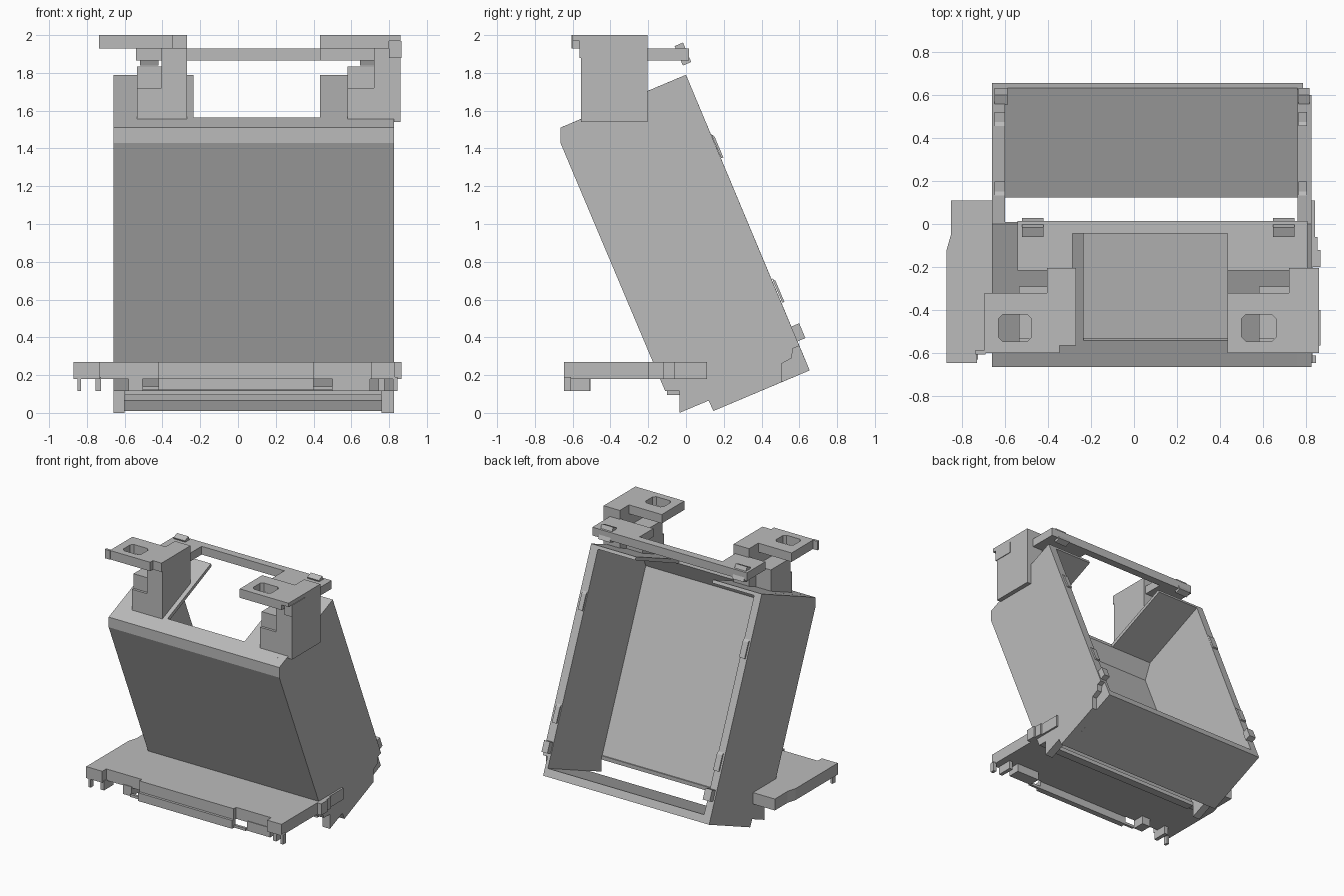
import bpy, bmesh, math
from mathutils import Vector

grey = bpy.data.materials.new("light_grey")
grey.diffuse_color = (0.5, 0.5, 0.5, 1)


def prism(name, pts, a, b, axis="x"):
    """Extrude a yz outline along x, or an xy outline along z."""
    bm = bmesh.new()
    place = (lambda p, t: (t, p[0], p[1])) if axis == "x" else (lambda p, t: (p[0], p[1], t))
    face = bm.faces.new([bm.verts.new(place(p, a)) for p in pts])
    ext = bmesh.ops.extrude_face_region(bm, geom=[face])
    move = Vector((b - a, 0, 0)) if axis == "x" else Vector((0, 0, b - a))
    bmesh.ops.translate(bm, vec=move, verts=[v for v in ext["geom"] if isinstance(v, bmesh.types.BMVert)])
    bmesh.ops.recalc_face_normals(bm, faces=bm.faces)
    mesh = bpy.data.meshes.new(name)
    bm.to_mesh(mesh)
    bm.free()
    mesh.materials.append(grey)
    ob = bpy.data.objects.new(name, mesh)
    bpy.context.collection.objects.link(ob)
    return ob


def box(name, x0, x1, y0, y1, z0, z1):
    return prism(name, [(y0, z0), (y1, z0), (y1, z1), (y0, z1)], x0, x1)


# Bin axes in side view: D runs down the bin, B runs from front to back
D, B = Vector((0.389, -0.921)), Vector((0.921, 0.389))
TOP = Vector((0.0, 1.79))


def tilted(name, x0, x1, start, length, depth):
    """Box lying along the bin slope."""
    s = Vector(start)
    pts = [s, s + D * length, s + D * length + B * depth, s + B * depth]
    prism(name, [tuple(p) for p in pts], x0, x1)


# Bin side walls; the right one has a recessed lower back corner
front_edge = [(-0.035, 0), (-0.035, 0.115), (-0.11, 0.115), (-0.665, 1.43), (-0.665, 1.51), (0, 1.79)]
foot = [(0.145, 0.01), (0.12, 0.065)]
prism("left_wall", front_edge + [(0.655, 0.225)] + foot, -0.66, -0.60)
step = [(0.6, 0.355), (0.565, 0.34), (0.56, 0.29), (0.505, 0.26), (0.505, 0.162)]
prism("right_wall", front_edge + step + foot, 0.76, 0.825)
prism("right_wall_corner", step + [(0.655, 0.225)], 0.76, 0.785)

# Front wall with a blunt top edge, and the floor behind an open slot
prism("front_wall", [(-0.11, 0.115), (-0.665, 1.43), (-0.665, 1.51), (-0.54, 1.563),
                     (-0.53, 1.535), (-0.585, 1.41), (-0.04, 0.115)], -0.60, 0.76)
prism("floor", [(0.145, 0.01), (0.655, 0.225), (0.632, 0.28), (0.122, 0.065)], -0.60, 0.76)
box("slot_rail", -0.60, 0.76, -0.10, -0.035, 0.095, 0.125)

# Top panels either side of the notch
for side, x0, x1 in (("left", -0.60, -0.235), ("right", 0.435, 0.76)):
    prism(side + "_top_panel", [(-0.54, 1.563), (0, 1.79), (0.01, 1.767), (-0.53, 1.535)], x0, x1)

# Small ribs and corner catches on the back rims
for side, x0, x1 in (("left", -0.648, -0.60), ("right", 0.765, 0.803)):
    for i, dist in enumerate((0.34, 1.17)):
        p = TOP + D * dist
        q = TOP + D * (dist + 0.14)
        prism(f"{side}_rib_{i}", [tuple(p), tuple(q), tuple(q + B * 0.012), tuple(p + D * 0.02 + B * 0.012)], x0, x1)
    tilted(side + "_corner_catch", x0, x1 + 0.012, (0.553, 0.455), 0.085, 0.05)

# Top cross bar with cut-out middle, and two tilted clips
prism("cross_bar", [(-0.54, -0.215), (-0.285, -0.215), (-0.285, -0.045), (0.435, -0.045),
                    (0.435, -0.215), (0.805, -0.215), (0.805, 0.015), (-0.54, 0.015)], 1.865, 1.93, "z")
for side, x0 in (("left", -0.52), ("right", 0.645)):
    tilted(side + "_clip", x0, x0 + 0.10, (-0.06, 1.942), 0.112, 0.048)

# Top mounts: upright, lower block and a plate with a rounded window
rest = [(-0.555, 1.555), (-0.205, 1.702)]
mounts = (("left", -0.405, -0.27, -0.535, -0.405, -0.695, -0.345, -0.63, -0.475),
          ("right", 0.72, 0.825, 0.58, 0.72, 0.435, 0.80, 0.50, 0.66))
for side, u0, u1, b0, b1, p0, p1, h0, h1 in mounts:
    prism(side + "_upright", rest + [(-0.205, 2.0), (-0.555, 2.0)], u0, u1)
    prism(side + "_block", [(-0.555, 1.555), (-0.29, 1.666), (-0.29, 1.835), (-0.535, 1.835),
                            (-0.535, 1.72), (-0.555, 1.72)], b0, b1)
    plate = box(side + "_plate", p0, p1, -0.60, -0.32, 1.93, 2.0)
    c = 0.02
    y0, y1 = -0.545, -0.42
    cutter = prism(side + "_window_cutter",
                   [(h0 + c, y0), (h1 - c, y0), (h1, y0 + c), (h1, y1 - c),
                    (h1 - c, y1), (h0 + c, y1), (h0, y1 - c), (h0, y0 + c)], 1.9, 2.05, "z")
    cutter.hide_render = True
    cutter.hide_viewport = True
    mod = plate.modifiers.new("window", "BOOLEAN")
    mod.object = cutter
    mod.operation = "DIFFERENCE"
    mod.solver = "EXACT"

box("left_plate_hook", -0.735, -0.69, -0.605, -0.585, 1.93, 2.0)
box("left_plate_end", -0.35, -0.27, -0.565, -0.32, 1.93, 2.0)
box("right_plate_end", 0.79, 0.86, -0.60, -0.40, 1.97, 2.0)
box("right_hanging_plate", 0.825, 0.86, -0.555, -0.205, 1.54, 2.0)
box("right_mount_tab", 0.80, 0.865, -0.565, -0.40, 1.88, 1.97)

# Front tray wrapping round the foot of the bin
prism("tray", [(-0.87, -0.645), (-0.73, -0.645), (-0.73, -0.595), (-0.42, -0.595), (-0.42, -0.625),
               (0.40, -0.625), (0.40, -0.595), (0.705, -0.595), (0.705, -0.645), (0.83, -0.645),
               (0.83, -0.13), (-0.66, -0.13), (-0.66, 0.11), (-0.85, 0.11), (-0.85, -0.05),
               (-0.87, -0.12)], 0.18, 0.27, "z")
prism("tray_right_arm", [(0.825, -0.2), (0.865, -0.2), (0.865, -0.12), (0.853, -0.12), (0.853, -0.06),
                         (0.84, -0.06), (0.84, 0.11), (0.825, 0.11)], 0.18, 0.27, "z")

# Lip, blocks and legs under the tray
box("tray_lip", -0.42, 0.40, -0.645, -0.62, 0.12, 0.185)
box("tray_lip_foot", -0.505, 0.50, -0.62, -0.60, 0.12, 0.14)
box("tray_lip_link", -0.42, 0.40, -0.63, -0.60, 0.12, 0.18)
for name, x0, x1, y0, y1 in (("tray_block_left", -0.58, -0.505, -0.60, -0.505),
                             ("tray_block_right", 0.50, 0.70, -0.60, -0.505),
                             ("tray_post_left", -0.755, -0.725, -0.63, -0.51),
                             ("tray_post_right", 0.745, 0.775, -0.63, -0.51),
                             ("tray_leg_left", -0.85, -0.83, -0.645, -0.61),
                             ("tray_leg_right", 0.82, 0.845, -0.645, -0.61)):
    box(name, x0, x1, y0, y1, 0.115, 0.19)
